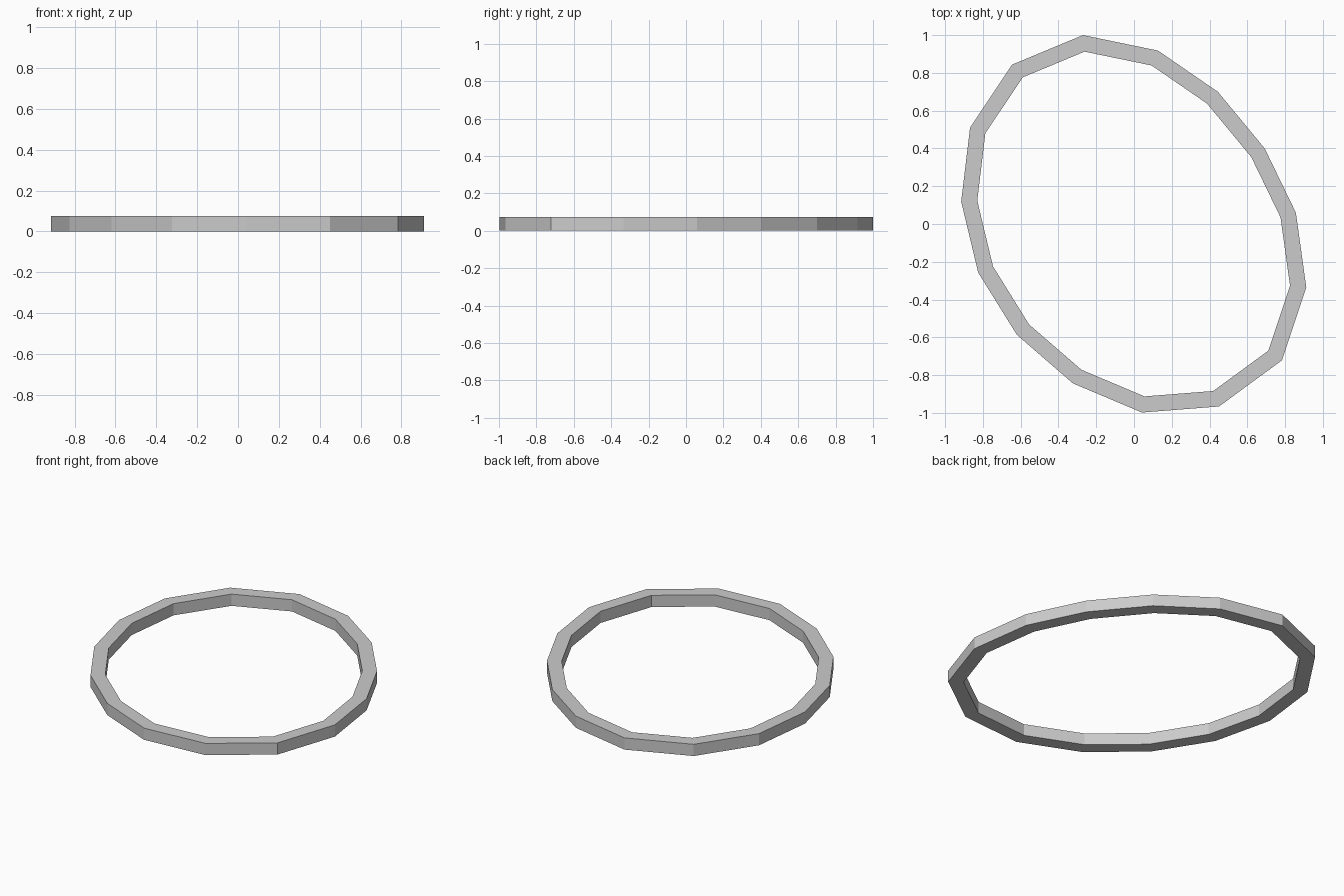
import bpy
import bmesh
from mathutils import Vector

if "Cube" in bpy.data.objects:
    bpy.data.objects.remove(bpy.data.objects["Cube"])

HEIGHT = 0.074
WIDTH = 0.084

# Outer corners of the 15-sided oval, clockwise seen from above
OUTLINE = [Vector(p) for p in (
    (-0.27, 1.0), (0.127, 0.918), (0.444, 0.70), (0.692, 0.40), (0.857, 0.06),
    (0.912, -0.335), (0.783, -0.722), (0.45, -0.966), (0.042, -0.998),
    (-0.323, -0.844), (-0.62, -0.587), (-0.825, -0.257), (-0.915, 0.119),
    (-0.868, 0.51), (-0.645, 0.844))]


def inset(points, width):
    """Mitred inward offset of a closed clockwise outline."""
    result = []
    for i, p in enumerate(points):
        d1 = (p - points[i - 1]).normalized()
        d2 = (points[(i + 1) % len(points)] - p).normalized()
        n1, n2 = Vector((d1.y, -d1.x)), Vector((d2.y, -d2.x))
        result.append(p + (n1 + n2) * width / (1 + n1.dot(n2)))
    return result


# Flat oval band, extruded upward
bm = bmesh.new()
outer = [bm.verts.new((p.x, p.y, 0)) for p in OUTLINE]
inner = [bm.verts.new((p.x, p.y, 0)) for p in inset(OUTLINE, WIDTH)]
for i in range(len(outer)):
    bm.faces.new((outer[i - 1], outer[i], inner[i], inner[i - 1]))
ext = bmesh.ops.extrude_face_region(bm, geom=bm.faces[:], use_keep_orig=True)
top = [v for v in ext["geom"] if isinstance(v, bmesh.types.BMVert)]
bmesh.ops.translate(bm, verts=top, vec=(0, 0, HEIGHT))
bmesh.ops.recalc_face_normals(bm, faces=bm.faces[:])
mesh = bpy.data.meshes.new("oval_ring")
bm.to_mesh(mesh)
bm.free()
bpy.context.collection.objects.link(bpy.data.objects.new("oval_ring", mesh))
